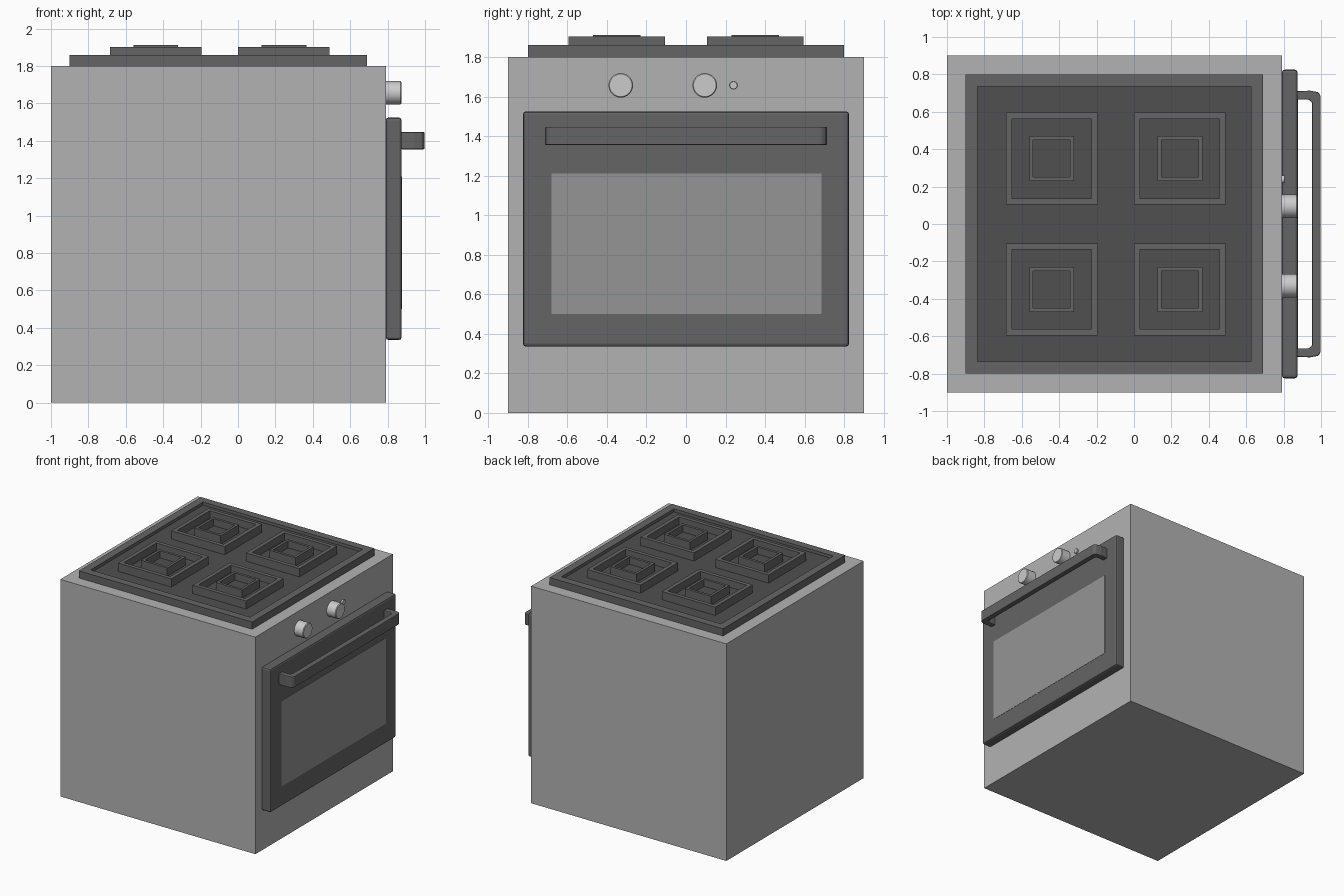
import bpy, bmesh
from mathutils import Vector, Matrix

if "Cube" in bpy.data.objects:
    bpy.data.objects.remove(bpy.data.objects["Cube"])


def material(name, v):
    m = bpy.data.materials.new(name)
    m.diffuse_color = (v, v, v, 1)
    m.use_nodes = True
    m.node_tree.nodes["Principled BSDF"].inputs["Base Color"].default_value = m.diffuse_color
    return m


DARK = material("dark_enamel", 0.13)
BLACK = material("black_hob", 0.08)
GLASS = material("window_glass", 0.3)
STEEL = material("steel", 0.45)
KNOB = material("knob_steel", 0.6)


def finish(name, bm, mats, bevel=0, segments=2):
    bmesh.ops.recalc_face_normals(bm, faces=bm.faces)
    me = bpy.data.meshes.new(name)
    bm.to_mesh(me)
    bm.free()
    ob = bpy.data.objects.new(name, me)
    bpy.context.collection.objects.link(ob)
    for m in mats:
        me.materials.append(m)
    if bevel:
        mod = ob.modifiers.new("Bevel", 'BEVEL')
        mod.width, mod.segments, mod.limit_method = bevel, segments, 'ANGLE'
    return ob


def box_bm(lo, hi):
    bm = bmesh.new()
    lo, hi = Vector(lo), Vector(hi)
    size = hi - lo
    bmesh.ops.create_cube(bm, size=1, matrix=Matrix.Translation((lo + hi) / 2) @ Matrix.Diagonal((*size, 1)))
    return bm


def top_face(bm):
    return max(bm.faces, key=lambda f: f.calc_center_median().z)


def tray(name, lo, hi, rim, floor, mats):
    """Box whose top is inset and sunk down to the floor height."""
    bm = box_bm(lo, hi)
    f = top_face(bm)
    bmesh.ops.inset_region(bm, faces=[f], thickness=rim)
    f = bmesh.ops.extrude_discrete_faces(bm, faces=[f])["faces"][0]
    for v in f.verts:
        v.co.z = floor
    f.material_index = len(mats) - 1
    return finish(name, bm, mats)


# Body and sunken hob
finish("oven_body", box_bm((-1, -0.9, 0), (0.79, 0.9, 1.8)), [STEEL])
tray("hob", (-0.9, -0.8, 1.8), (0.69, 0.8, 1.86), 0.09, 1.835, [DARK, BLACK])

# Four burners, each two nested square rings
for i, x in enumerate((-0.44, 0.245)):
    for j, y in enumerate((-0.35, 0.35)):
        for part, h, rim, top, floor in (("outer", 0.245, 0.046, 1.903, 1.843),
                                         ("inner", 0.12, 0.03, 1.912, 1.853)):
            tray(f"burner_{part}_{i}{j}", (x - h, y - h, 1.835), (x + h, y + h, top),
                 rim, floor, [DARK, BLACK])

# Door and window
finish("oven_door", box_bm((0.79, -0.825, 0.335), (0.875, 0.825, 1.525)), [DARK], 0.015)
finish("door_window", box_bm((0.86, -0.68, 0.5), (0.877, 0.685, 1.21)), [GLASS])

# Handle: one bracket-shaped profile extruded upwards
half = [(0.87, 0.665), (0.935, 0.665), (0.952, 0.65)]
outer = [(0.998, 0.685), (0.985, 0.705), (0.94, 0.713), (0.87, 0.71)]
outline = half + [(x, -y) for x, y in reversed(half)] + \
    [(x, -y) for x, y in reversed(outer)] + outer
bm = bmesh.new()
face = bm.faces.new([bm.verts.new((x, y, 1.355)) for x, y in outline])
ext = bmesh.ops.extrude_face_region(bm, geom=[face])["geom"]
bmesh.ops.translate(bm, verts=[g for g in ext if isinstance(g, bmesh.types.BMVert)], vec=(0, 0, 0.092))
finish("door_handle", bm, [DARK], 0.006)

# Knobs and indicator
for name, y, r, x1 in (("knob_left", -0.33, 0.062, 0.873), ("knob_right", 0.095, 0.062, 0.873),
                       ("indicator", 0.24, 0.02, 0.805)):
    bm = bmesh.new()
    mat = Matrix.Translation(((0.78 + x1) / 2, y, 1.657)) @ Matrix.Rotation(1.570796, 4, 'Y')
    bmesh.ops.create_cone(bm, cap_ends=True, segments=32, radius1=r, radius2=r, depth=x1 - 0.78, matrix=mat)
    ob = finish(name, bm, [KNOB], r * 0.08, 1)
    bpy.context.view_layer.objects.active = ob
    ob.select_set(True)
    bpy.ops.object.shade_smooth_by_angle()
    ob.select_set(False)
